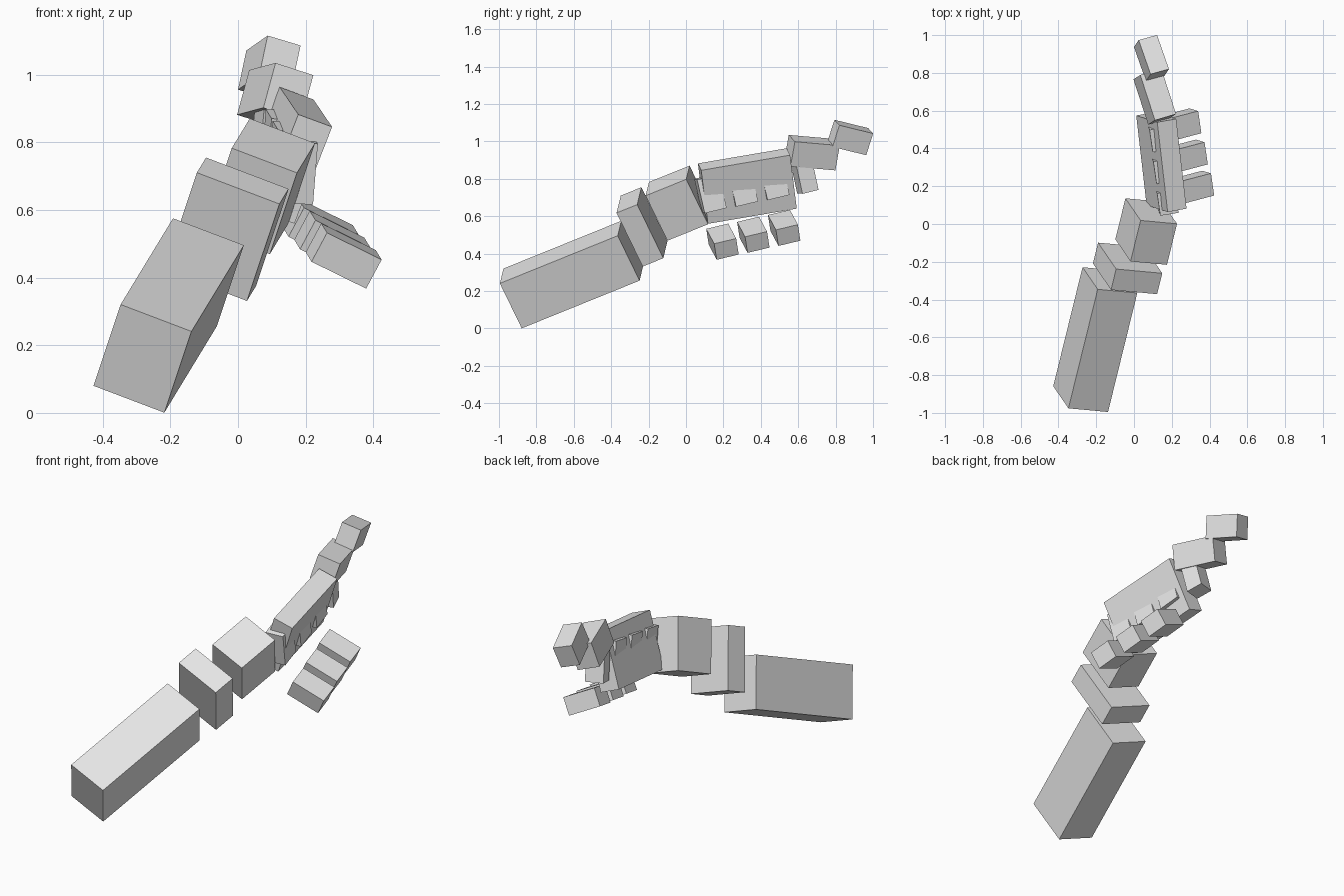
import bpy
import bmesh
from mathutils import Vector, Matrix

if "Cube" in bpy.data.objects:
    bpy.data.objects.remove(bpy.data.objects["Cube"])

grey = bpy.data.materials.new("plain grey")
grey.diffuse_color = (0.8, 0.8, 0.8, 1.0)
grey.use_nodes = True
grey.node_tree.nodes["Principled BSDF"].inputs["Base Color"].default_value = grey.diffuse_color


def frame(along, side):
    """Rotation whose y axis follows 'along' and whose x axis leans to 'side'."""
    y = Vector(along).normalized()
    x = Vector(side)
    x = (x - y * x.dot(y)).normalized()
    return Matrix((x, y, x.cross(y))).transposed().to_4x4()


def box(name, centre, size, rot):
    bm = bmesh.new()
    bmesh.ops.create_cube(bm, size=1.0)
    bmesh.ops.scale(bm, vec=size, verts=bm.verts)
    mesh = bpy.data.meshes.new(name)
    bm.to_mesh(mesh)
    bm.free()
    mesh.materials.append(grey)
    obj = bpy.data.objects.new(name, mesh)
    obj.matrix_world = Matrix.Translation(centre) @ rot
    bpy.context.collection.objects.link(obj)


# Arm: three blocks in one line
arm = frame((0.155, 0.63, 0.255), (0.21, -0.02, -0.08))
box("forearm", (-0.205, -0.612, 0.288), (0.225, 0.697, 0.279), arm)
box("wrist", (-0.034, -0.235, 0.543), (0.262, 0.122, 0.333), arm)
box("hand_base", (0.0645, -0.04, 0.67), (0.207, 0.24, 0.279), arm)

# Palm slab
palm = frame((-0.055, 0.475, 0.081), (0.1, 0.016, -0.037))
box("palm", (0.145, 0.328, 0.7615), (0.108, 0.485, 0.309), palm)

# Three bent fingers: inner segment through the palm, outer segment pointing sideways
row = (-0.14, 0.96, 0.23)
inner = frame(row, (-0.07, 0.17, -0.98))
outer = frame(row, (0.87, 0.22, -0.43))
segment = (0.185, 0.122, 0.098)
for i in range(3):
    box(f"finger_inner_{i + 1}",
        Vector((0.172, 0.131, 0.722)) + i * Vector((-0.02, 0.168, 0.035)), segment, inner)
    box(f"finger_outer_{i + 1}",
        Vector((0.3125, 0.195, 0.464)) + i * Vector((-0.034, 0.165, 0.037)), segment, outer)

# Short end finger
box("short_finger", (0.103, 0.632, 0.822), (0.185, 0.092, 0.098),
    frame((-0.28, 0.93, 0.23), (-0.07, 0.13, -0.98)))

# Raised two-part finger
box("raised_finger_base", (0.11, 0.674, 0.94), (0.122, 0.253, 0.139),
    frame((-0.078, 0.24, -0.021), (0.112, 0.032, -0.036)))
box("raised_finger_tip", (0.0925, 0.8785, 1.021), (0.105, 0.196, 0.124),
    frame((-0.063, 0.18, -0.044), (0.096, 0.03, -0.03)))
